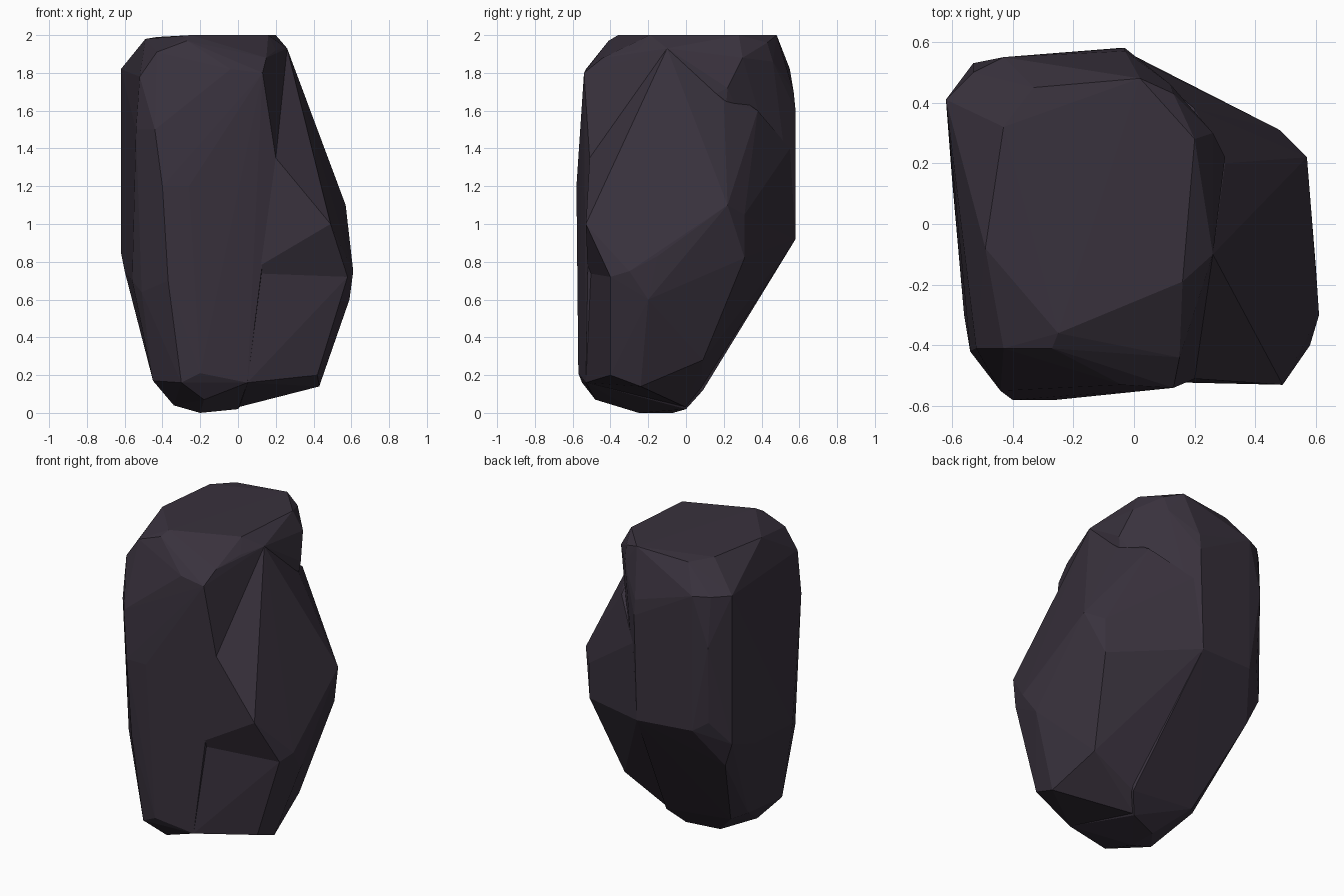
import bpy
import bmesh
from mathutils import Vector

default_cube = bpy.data.objects.get("Cube")
if default_cube:
    bpy.data.objects.remove(default_cube, do_unlink=True)

CENTIMETRE = 0.01


def make_material(name, colour):
    """One flat matte colour for both viewport and render."""
    material = bpy.data.materials.new(name)
    material.use_nodes = True
    material.diffuse_color = colour
    shader = material.node_tree.nodes["Principled BSDF"]
    shader.inputs["Base Color"].default_value = colour
    shader.inputs["Roughness"].default_value = 0.9
    return material


def make_chiselled_block(name, corners, material):
    """Wrap a flat-faced convex block around its corner points."""
    bm = bmesh.new()
    for corner in corners:
        bm.verts.new(Vector(corner) * CENTIMETRE)
    hull = bmesh.ops.convex_hull(bm, input=bm.verts)
    loose = {v for v in hull["geom_interior"] + hull["geom_unused"]
             if isinstance(v, bmesh.types.BMVert)}
    bmesh.ops.delete(bm, geom=list(loose), context="VERTS")
    bmesh.ops.recalc_face_normals(bm, faces=bm.faces)
    mesh = bpy.data.meshes.new(name)
    bm.to_mesh(mesh)
    bm.free()
    mesh.materials.append(material)
    block = bpy.data.objects.new(name, mesh)
    bpy.context.collection.objects.link(block)
    return block


def fuse(target, extra):
    """Merge the extra block into the target and drop its hidden surfaces."""
    modifier = target.modifiers.new("fuse", "BOOLEAN")
    modifier.operation = "UNION"
    modifier.solver = "EXACT"
    modifier.object = extra
    bpy.ops.object.select_all(action="DESELECT")
    bpy.context.view_layer.objects.active = target
    target.select_set(True)
    bpy.ops.object.modifier_apply(modifier=modifier.name)
    bpy.data.objects.remove(extra, do_unlink=True)


stone = make_material("dark purple stone", (0.040, 0.031, 0.046, 1.0))

# Tall main block: corner rings from the flat crown down to the foot
crown = [(-49, -8, 198), (-43, 32, 199), (-33, 45, 198), (2, 48, 200),
         (13, 43, 196), (20, 28, 200), (16, -19, 200), (-25, -36, 200),
         (-27, -41, 197), (-43, -41, 191), (15, -44, 188)]
shoulder = [(-62, 41, 182), (-53, 50, 182), (-43, 55, 182), (-3, 57, 170),
            (12, 46, 186), (26, 30, 188), (30, 22, 172), (26, -10, 193),
            (20, -26, 192), (13, -54, 180), (-4, -53, 182), (-52, -41, 178)]
waist = [(-62, 41, 85), (-60, 15, 75), (-56, -30, 70), (-51, -40, 64),
         (-54, -42, 150), (-44, -55, 150), (-40, -58, 120), (-26, -58, 120),
         (20, -51, 135), (-37, -57, 70), (-53, 53, 150), (-52, 51, 100),
         (-43, 55, 94), (-5, 58, 92), (-3, 58, 160), (-55, 38, 68)]
foot = [(-45, -35, 17), (-45, 0, 20), (-34, -25, 4), (-20, -7, 0),
        (-20, -25, 0), (0, 0, 2), (8, 9, 12), (-38, 8, 17),
        (-20, -57, 21), (-30, -55, 16), (5, -53, 16), (-18, -48, 7)]
boulder = make_chiselled_block("boulder", crown + shoulder + waist + foot, stone)

# Leaning flank: an upper wedge beside the front groove, and a set-back base
seam = [(58, -40, 72), (61, -30, 75), (59, -20, 60), (60, -15, 83),
        (57, 22, 110), (48, 31, 82), (-5, 58, 92), (5, -52, 74)]
wedge = [(26, -10, 193), (20, -51, 135), (30, 20, 165), (20, 38, 160),
         (0, 55, 140), (49, -53, 100), (48, 31, 105)]
base = [(42, -40, 20), (43, -24, 14), (38, 9, 28), (5, -53, 16),
        (0, 0, 3), (8, 8, 13), (-20, -20, 10)]

for part, corners in (("flank_wedge", wedge), ("flank_base", base)):
    fuse(boulder, make_chiselled_block(part, corners + seam, stone))

# Crisp facets
for face in boulder.data.polygons:
    face.use_smooth = False
